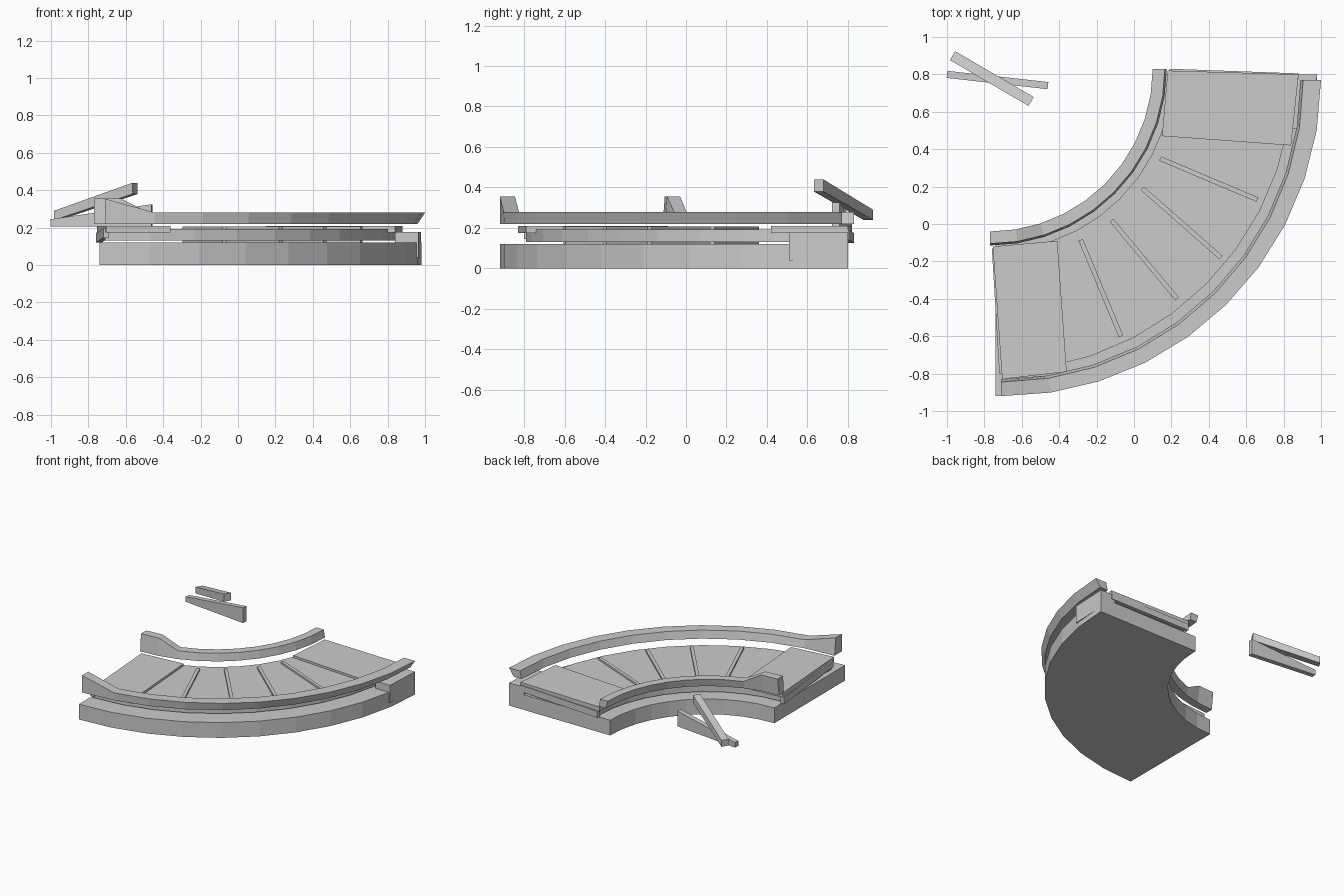
import bpy
import math
from mathutils import Vector

if "Cube" in bpy.data.objects:
    bpy.data.objects.remove(bpy.data.objects["Cube"])

CX, CY = -0.74, 0.80          # centre of the quarter bend


def make(name, verts, faces):
    me = bpy.data.meshes.new(name)
    me.from_pydata([tuple(v) for v in verts], [], faces)
    ob = bpy.data.objects.new(name, me)
    bpy.context.collection.objects.link(ob)
    bpy.context.view_layer.objects.active = ob
    ob.select_set(True)
    bpy.ops.object.mode_set(mode='EDIT')
    bpy.ops.mesh.select_all(action='SELECT')
    bpy.ops.mesh.normals_make_consistent(inside=False)
    bpy.ops.object.mode_set(mode='OBJECT')
    ob.select_set(False)
    return ob


def sweep(name, section, cx=CX, cy=CY, a0=0, a1=90, n=10):
    """Sweep a four-point (radius, z) section along the bend, 0 deg facing -y."""
    verts, faces = [], []
    for i in range(n + 1):
        a = math.radians(a0 + (a1 - a0) * i / n)
        for r, z in section(i, i / n):
            verts.append((cx + r * math.sin(a), cy - r * math.cos(a), z))
    for i in range(n):
        for k in range(4):
            p, q = i * 4 + k, i * 4 + (k + 1) % 4
            faces.append((p, q, q + 4, p + 4))
    faces += [(0, 1, 2, 3), tuple(n * 4 + k for k in (3, 2, 1, 0))]
    return make(name, verts, faces)


def rect(r0, r1, z0, z1):
    return lambda i, t: [(r0, z0), (r1, z0), (r1, z1), (r0, z1)]


def prism(name, plan, z0, z1):
    """Extrude a plan outline; z0 and z1 are heights or per-corner lists."""
    n = len(plan)
    z0 = z0 if isinstance(z0, list) else [z0] * n
    z1 = z1 if isinstance(z1, list) else [z1] * n
    verts = [(x, y, z) for (x, y), z in zip(plan, z0)]
    verts += [(x, y, z) for (x, y), z in zip(plan, z1)]
    faces = [tuple(range(n))[::-1], tuple(range(n, 2 * n))]
    faces += [(i, (i + 1) % n, n + (i + 1) % n, n + i) for i in range(n)]
    return make(name, verts, faces)


def beam(name, p, q, width, h0, h1):
    """Straight bar between two points with its own height at each end."""
    p, q = Vector(p), Vector(q)
    side = Vector((p.y - q.y, q.x - p.x)).normalized() * width / 2
    plan = [(p.x + side.x, p.y + side.y), (p.x - side.x, p.y - side.y),
            (q.x - side.x, q.y - side.y), (q.x + side.x, q.y + side.y)]
    lo = [p.z - h0 / 2] * 2 + [q.z - h1 / 2] * 2
    hi = [p.z + h0 / 2] * 2 + [q.z + h1 / 2] * 2
    return prism(name, plan, lo, hi)


# Stone base and raised bed
sweep("base", rect(0.84, 1.72, 0.0, 0.12))
sweep("bed", rect(0.94, 1.59, 0.13, 0.193), a0=1, a1=89)


# Curbs with raised starting ends; the outer face leans out along the bend
def outer_section(i, t):
    top = 0.355 if i == 0 else 0.28
    return [(1.60, 0.22), (1.69 - 0.02 * t, 0.22),
            (1.69 + 0.02 * t, top), (1.615, top)]


def inner_section(i, t):
    top = 0.355 if i < 2 else 0.28
    return [(0.885, 0.22), (0.945, 0.22), (0.935, top), (0.87, top)]


sweep("outer_curb", outer_section, -0.71, 0.77)
sweep("inner_curb", inner_section, -0.77, 0.83)

# End panels
prism("start_panel", [(-0.755, -0.12), (-0.705, -0.83), (-0.36, -0.79),
                      (-0.41, -0.09)], 0.175, 0.21)
prism("finish_panel", [(0.15, 0.47), (0.84, 0.42), (0.88, 0.80),
                       (0.18, 0.82)], 0.175, 0.21)

# Thin slats, repeated as joists beneath the bed
slats = [((0.14, 0.35), (0.66, 0.13)), ((0.045, 0.19), (0.465, -0.18)),
         ((-0.12, 0.02), (0.23, -0.40)), ((-0.285, -0.085), (-0.07, -0.60))]
for k, (a, b) in enumerate(slats):
    beam(f"slat_{k + 1}", (*a, 0.197), (*b, 0.197), 0.025, 0.02, 0.02)
    beam(f"joist_{k + 1}", (*a, 0.123), (*b, 0.123), 0.025, 0.015, 0.015)

# Tilted cross beams under both end panels
beam("start_beam", (-0.745, -0.13, 0.145), (-0.705, -0.80, 0.17), 0.03, 0.05, 0.05)
beam("finish_beam", (0.19, 0.815, 0.15), (0.88, 0.79, 0.165), 0.03, 0.05, 0.05)

# Corner block beside the finish end
prism("corner_block", [(0.84, 0.51), (0.965, 0.51), (0.978, 0.80),
                       (0.85, 0.80)], 0.04, 0.178)

# Two loose crossed planks
beam("low_plank", (-1.0, 0.80, 0.225), (-0.46, 0.74, 0.265), 0.038, 0.04, 0.12)
beam("high_plank", (-0.97, 0.90, 0.265), (-0.55, 0.655, 0.41), 0.055, 0.05, 0.06)
